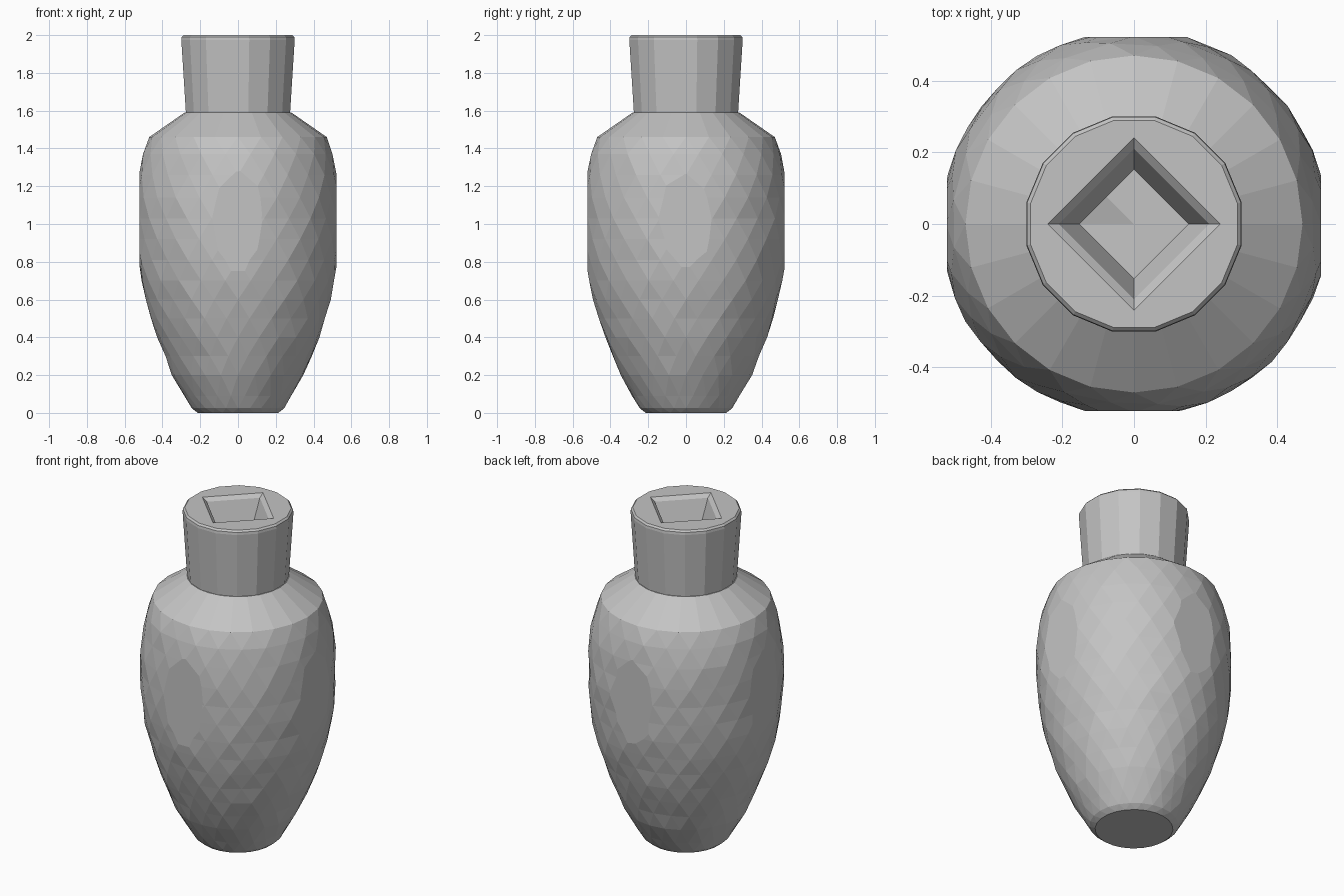
import bpy
import bmesh
import math
import random
from mathutils import Vector

random.seed(4)

cube = bpy.data.objects.get("Cube")
if cube:
    bpy.data.objects.remove(cube, do_unlink=True)

# One stone grey for the whole vase
stone = bpy.data.materials.new("stone_grey")
stone.use_nodes = True
grey = (0.55, 0.55, 0.55, 1)
stone.diffuse_color = grey
bsdf = stone.node_tree.nodes["Principled BSDF"]
bsdf.inputs["Base Color"].default_value = grey
bsdf.inputs["Roughness"].default_value = 0.8


def finish(bm, name):
    bmesh.ops.recalc_face_normals(bm, faces=bm.faces)
    mesh = bpy.data.meshes.new(name)
    bm.to_mesh(mesh)
    bm.free()
    mesh.materials.append(stone)
    obj = bpy.data.objects.new(name, mesh)
    bpy.context.collection.objects.link(obj)
    return obj


def ring(bm, radius, z, sides, shift, rough=0.0):
    verts = []
    for j in range(sides):
        a = (j + shift) * math.tau / sides
        r = radius + random.uniform(-rough, rough)
        verts.append(bm.verts.new((r * math.cos(a), r * math.sin(a), z)))
    return verts


def skirt(bm, low, high):
    n = len(low)
    for j in range(n):
        k = (j + 1) % n
        bm.faces.new((low[j], low[k], high[k], high[j]))


# Body: hand-hewn facets from staggered rings
profile = [(0.215, 0), (0.245, 0.025), (0.285, 0.09), (0.347, 0.2), (0.39, 0.3),
           (0.43, 0.4), (0.462, 0.5), (0.49, 0.6), (0.514, 0.7), (0.529, 0.81),
           (0.537, 0.92), (0.54, 1.03), (0.537, 1.14), (0.525, 1.26),
           (0.504, 1.37), (0.47, 1.46)]
sides = 24
bm = bmesh.new()
rings = []
for i, (r, z) in enumerate(profile):
    rough = 0.004 if 0.05 < z < 1.4 else 0
    rings.append(ring(bm, r, z, sides, 0.5 + i / 2, rough))
for low, high in zip(rings, rings[1:]):
    for j in range(sides):
        k = (j + 1) % sides
        bm.faces.new((low[j], low[k], high[j]))
        bm.faces.new((low[k], high[k], high[j]))
# Conical shoulder and end caps
collar = ring(bm, 0.283, 1.59, sides, 0.5 + (len(profile) - 1) / 2)
skirt(bm, rings[-1], collar)
bm.faces.new(collar)
bm.faces.new(list(reversed(rings[0])))

# Flat panels planed off the four sides
for direction in ((1, 0, 0), (-1, 0, 0), (0, 1, 0), (0, -1, 0)):
    n = Vector(direction)
    cut = bmesh.ops.bisect_plane(bm, geom=bm.verts[:] + bm.edges[:] + bm.faces[:],
                                 plane_co=n * 0.521, plane_no=n, clear_outer=True)
    rim = [e for e in cut["geom_cut"] if isinstance(e, bmesh.types.BMEdge) and e.is_boundary]
    bmesh.ops.holes_fill(bm, edges=rim, sides=0)
finish(bm, "vase_body")

# Neck: slightly flared sixteen-sided collar
bm = bmesh.new()
neck = [ring(bm, r, z, 16, 0.5)
        for r, z in ((0.281, 1.585), (0.306, 1.975), (0.304, 1.99), (0.294, 2.0))]
for low, high in zip(neck, neck[1:]):
    skirt(bm, low, high)
bm.faces.new(list(reversed(neck[0])))

# Diamond socket: bevelled lip and tapering walls
lip, throat, floor = [ring(bm, r, z, 4, 0)
                      for r, z in ((0.24, 2.0), (0.21, 1.98), (0.152, 1.86))]
top = neck[-1]
for q in range(4):
    nxt = lip[(q + 1) % 4]
    bm.faces.new([lip[q]] + top[4 * q:4 * q + 4] + [nxt])
    bm.faces.new((lip[q], top[4 * q - 1], top[4 * q]))
skirt(bm, lip, throat)
skirt(bm, throat, floor)

# Socket floor, sunk toward its right corner
centre = bm.verts.new((0, 0, 1.86))
right, back, left, front = floor[2], floor[1], floor[0], floor[3]
right.co.z -= 0.04
for a, b in ((left, back), (back, right), (right, front), (front, left)):
    if b is right:
        edge = bm.edges.get((a, b))
        _, mid = bmesh.utils.edge_split(edge, a, 0.5)
        mid.co.z = 1.86
        bm.faces.new((centre, a, mid))
        bm.faces.new((centre, mid, b))
    else:
        bm.faces.new((centre, a, b))
finish(bm, "vase_neck")
